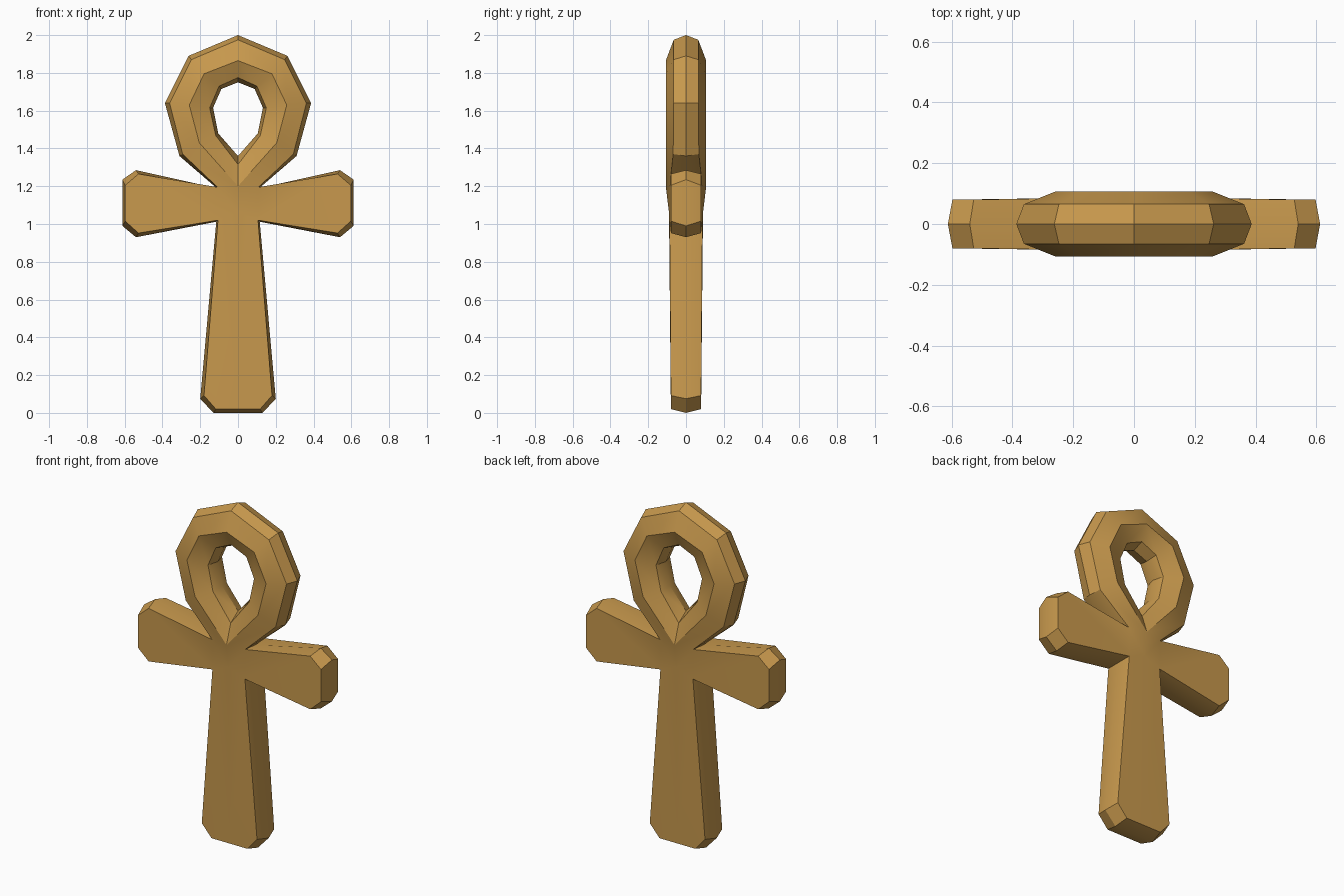
import bpy, bmesh, math

if "Cube" in bpy.data.objects:
    bpy.data.objects.remove(bpy.data.objects["Cube"])

# Outline of the right half: (mid x, mid z, front x, front z, front depth)
outline = [
    (0, 2.0, 0, 1.975, .065), (.262, 1.89, .247, 1.87, .065),
    (.387, 1.64, .362, 1.64, .065), (.31, 1.36, .293, 1.37, .068),
    (.113, 1.19, .108, 1.195, .087),                          # upper notch
    (.54, 1.285, .527, 1.265, .08), (.612, 1.235, .597, 1.205, .08),
    (.612, .99, .597, 1.015, .08), (.54, .93, .527, .952, .08),
    (.115, 1.012, .106, 1.02, .087),                          # lower notch
    (.2, .075, .18, .092, .08), (.13, 0, .117, .02, .08), (0, 0, 0, .02, .08)]
# Teardrop hole, same columns
hole = [(0, 1.75, 0, 1.775, .065), (.088, 1.715, .1, 1.73, .065),
        (.132, 1.615, .15, 1.615, .065), (.105, 1.48, .118, 1.468, .065),
        (0, 1.36, 0, 1.315, .068)]
# Raised crest of the loop
crest = [(0, 1.865), (.18, 1.795), (.258, 1.63), (.205, 1.43), (0, 1.2)]

bm = bmesh.new()


def rows(table):
    mid = [bm.verts.new((r[0], 0, r[1])) for r in table]
    front = [bm.verts.new((r[2], -r[4], r[3])) for r in table]
    return mid, front


def strip(a, b):
    for k in range(min(len(a), len(b)) - 1):
        bm.faces.new((a[k], a[k + 1], b[k + 1], b[k]))


om, of = rows(outline)
hm, hf = rows(hole)
cr = [bm.verts.new((x, -.107, z)) for x, z in crest]
centre = bm.verts.new((0, -.09, 1.06))

strip(om, of)             # outer rim
strip(of[:5], cr)         # loop, outer slope
strip(cr, hf)             # loop, inner slope
strip(hf, hm)             # hole wall
bm.faces.new((cr[4], of[4], centre))       # junction
bm.faces.new((of[4], of[9], centre))
bm.faces.new(of[4:10])                     # arm face
bm.faces.new([centre] + of[9:13])          # shaft face

# Mirror to the left and to the back
for axis in ('X', 'Y'):
    bmesh.ops.mirror(bm, geom=bm.verts[:] + bm.edges[:] + bm.faces[:],
                     axis=axis, merge_dist=0.0005)
    bmesh.ops.remove_doubles(bm, verts=bm.verts[:], dist=0.0005)
bmesh.ops.recalc_face_normals(bm, faces=bm.faces[:])

mesh = bpy.data.meshes.new("looped_cross")
bm.to_mesh(mesh)
bm.free()
obj = bpy.data.objects.new("looped_cross", mesh)
bpy.context.collection.objects.link(obj)

bronze = bpy.data.materials.new("golden bronze")
bronze.diffuse_color = (.58, .32, .075, 1)
bronze.use_nodes = True
bronze.node_tree.nodes["Principled BSDF"].inputs["Base Color"].default_value = bronze.diffuse_color
mesh.materials.append(bronze)

bpy.context.view_layer.objects.active = obj
obj.select_set(True)
bpy.ops.object.shade_smooth_by_angle(angle=math.radians(30))
